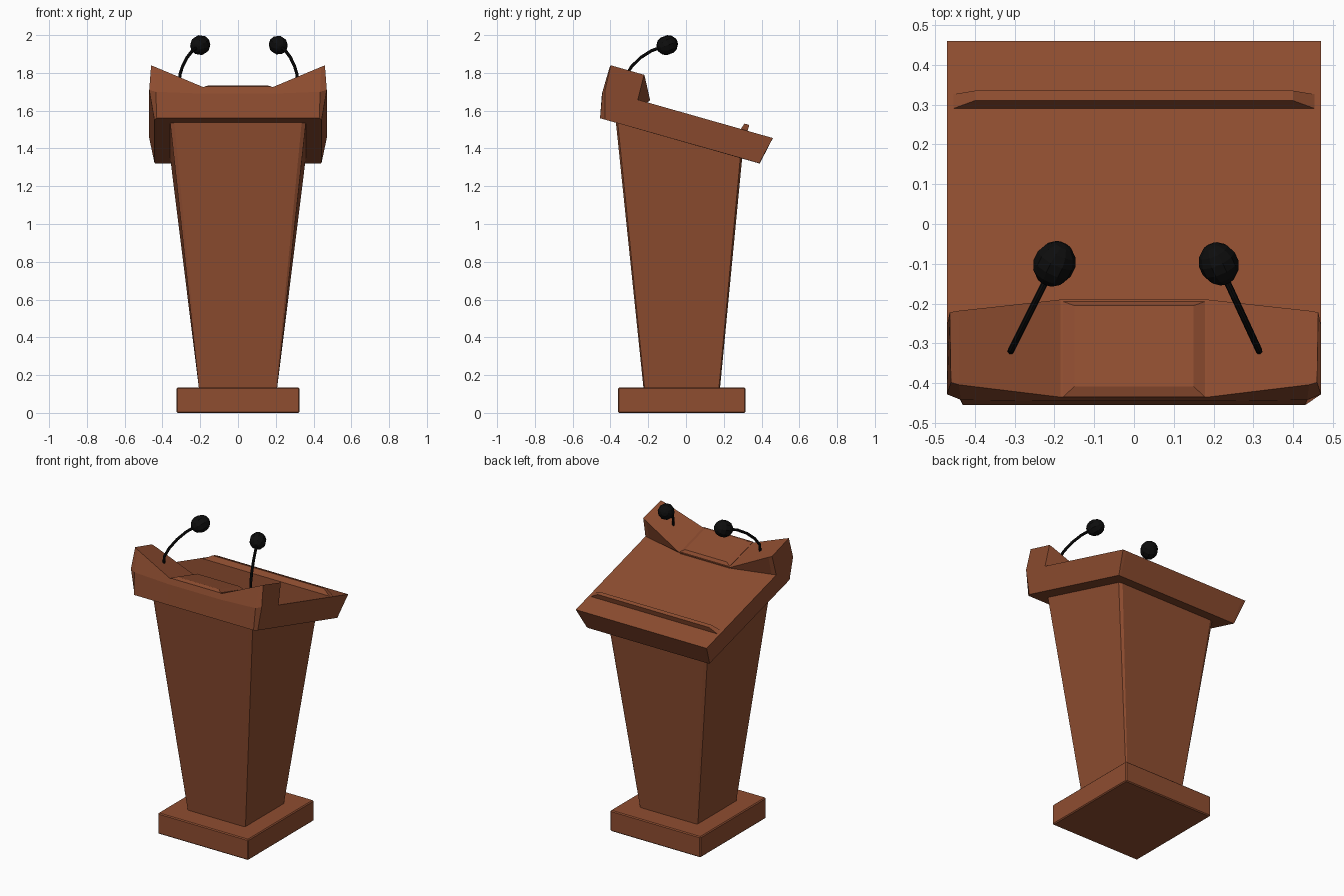
import bpy, bmesh, math
from mathutils import Vector

if "Cube" in bpy.data.objects:
    bpy.data.objects.remove(bpy.data.objects["Cube"])


def material(name, rgb):
    m = bpy.data.materials.new(name)
    m.diffuse_color = (*rgb, 1)
    m.use_nodes = True
    m.node_tree.nodes["Principled BSDF"].inputs["Base Color"].default_value = m.diffuse_color
    return m


WOOD = material("brown wood", (0.275, 0.075, 0.030))
BLACK = material("black", (0.004, 0.004, 0.004))


def finish(name, bm, mat, bevel=0):
    bmesh.ops.recalc_face_normals(bm, faces=bm.faces)
    me = bpy.data.meshes.new(name)
    bm.to_mesh(me)
    bm.free()
    me.materials.append(mat)
    ob = bpy.data.objects.new(name, me)
    bpy.context.collection.objects.link(ob)
    if bevel:
        b = ob.modifiers.new("bevel", 'BEVEL')
        b.width, b.segments = bevel, 1
    return ob


def loft(name, rings, mat, bevel=0):
    """Skin between closed rings of equal length and cap both ends."""
    bm = bmesh.new()
    vs = [[bm.verts.new(p) for p in r] for r in rings]
    n = len(rings[0])
    for a, b in zip(vs, vs[1:]):
        for i in range(n):
            j = (i + 1) % n
            bm.faces.new((a[i], a[j], b[j], b[i]))
    bm.faces.new(vs[0])
    bm.faces.new(vs[-1])
    return finish(name, bm, mat, bevel)


def rect(x, y0, y1, z):
    return [(-x, y0, z), (x, y0, z), (x, y1, z), (-x, y1, z)]


def desk_z(y):          # sloping reading surface
    return 1.455 - 0.284 * (y - 0.46)


def under_z(y):         # underside of the desk
    return 1.56 - 0.284 * (y + 0.455)


# base slab
loft("base", [rect(0.325, -0.36, 0.315, 0), rect(0.325, -0.36, 0.315, 0.135)], WOOD, 0.006)


# flared column with chamfered corners and a sloping top
def column_ring(x, y0, y1, cx, cy, zf):
    pts = [(-x + cx, y0), (x - cx, y0), (x, y0 + cy), (x, y1 - cy),
           (x - cx, y1), (-x + cx, y1), (-x, y1 - cy), (-x, y0 + cy)]
    return [(px, py, zf(py)) for px, py in pts]


loft("column", [column_ring(0.207, -0.225, 0.18, 0.006, 0.006, lambda y: 0.13),
                column_ring(0.36, -0.372, 0.298, 0.022, 0.010, lambda y: under_z(y) + 0.01)], WOOD)

# desk top: cross-sections from the middle out to the raised wings
inner = [(0.185, -0.455, 1.56), (0.185, -0.445, 1.69), (0.185, -0.435, 1.725),
         (0.185, -0.19, 1.656), (0.185, -0.205, desk_z(-0.205)),
         (0.185, 0.46, 1.455), (0.185, 0.39, 1.32)]
shoulder = [(0.43, -0.455, 1.56), (0.435, -0.442, 1.70), (0.44, -0.404, 1.832),
            (0.44, -0.218, 1.780), (0.44, -0.250, desk_z(-0.250)),
            (0.445, 0.46, 1.455), (0.43, 0.39, 1.32)]
outer = [(0.443, -0.43, under_z(-0.43)), (0.47, -0.428, 1.71), (0.46, -0.398, 1.84),
         (0.463, -0.222, 1.790), (0.47, -0.255, desk_z(-0.255)),
         (0.47, 0.46, 1.455), (0.442, 0.388, 1.322)]
half = [inner, shoulder, outer]
mirrored = [[(-x, y, z) for x, y, z in r] for r in reversed(half)]
loft("desk_top", mirrored + half, WOOD)

# raised plate between the wings
plate = []
for x, y0, y1, h in ((0.178, -0.435, -0.195, -0.01), (0.178, -0.435, -0.195, 0.003),
                     (0.150, -0.408, -0.205, 0.017)):
    plate.append([(px, py, 1.725 - 0.284 * (py + 0.435) + h) for px, py, _ in rect(x, y0, y1, 0)])
loft("centre_plate", plate, WOOD)

# ridge that stops papers from sliding
ridge = [[(x, y, desk_z(y) - 0.004) for x, y, _ in rect(0.46, 0.288, 0.325, 0)],
         [(x, y, desk_z(y) + 0.034) for x, y, _ in rect(0.40, 0.310, 0.335, 0)]]
loft("paper_ridge", ridge, WOOD)

# pair of gooseneck microphones
PATH = [(0.00, 1.74), (0.02, 1.79), (0.15, 1.835), (0.37, 1.882), (0.62, 1.917), (0.90, 1.940)]
for side, foot, tip, r in ((-1, 0.31, 0.20, 0.053), (1, 0.315, 0.213, 0.050)):
    label = "left" if side < 0 else "right"
    pts = [Vector((side * (foot + (tip - foot) * t), -0.32 + 0.22 * t, z)) for t, z in PATH]
    across = Vector((0.22, side * (foot - tip), 0)).normalized()
    rings = []
    for i, p in enumerate(pts):
        d = (pts[min(i + 1, len(pts) - 1)] - pts[max(i - 1, 0)]).normalized()
        up = across.cross(d).normalized()
        rings.append([p + 0.0085 * (math.cos(a) * across + math.sin(a) * up)
                      for a in (k * math.tau / 8 for k in range(8))])
    loft(label + "_microphone_stem", rings, BLACK)

    bm = bmesh.new()
    bmesh.ops.create_uvsphere(bm, u_segments=10, v_segments=7, radius=r)
    axis = (pts[-1] - pts[-2]).normalized()
    bmesh.ops.scale(bm, vec=(1, 1, 1.12), verts=bm.verts)
    rot = Vector((0, 0, 1)).rotation_difference(axis).to_matrix()
    bmesh.ops.rotate(bm, matrix=rot, verts=bm.verts)
    bmesh.ops.translate(bm, vec=(side * tip, -0.10, 1.947), verts=bm.verts)
    finish(label + "_microphone_head", bm, BLACK)
